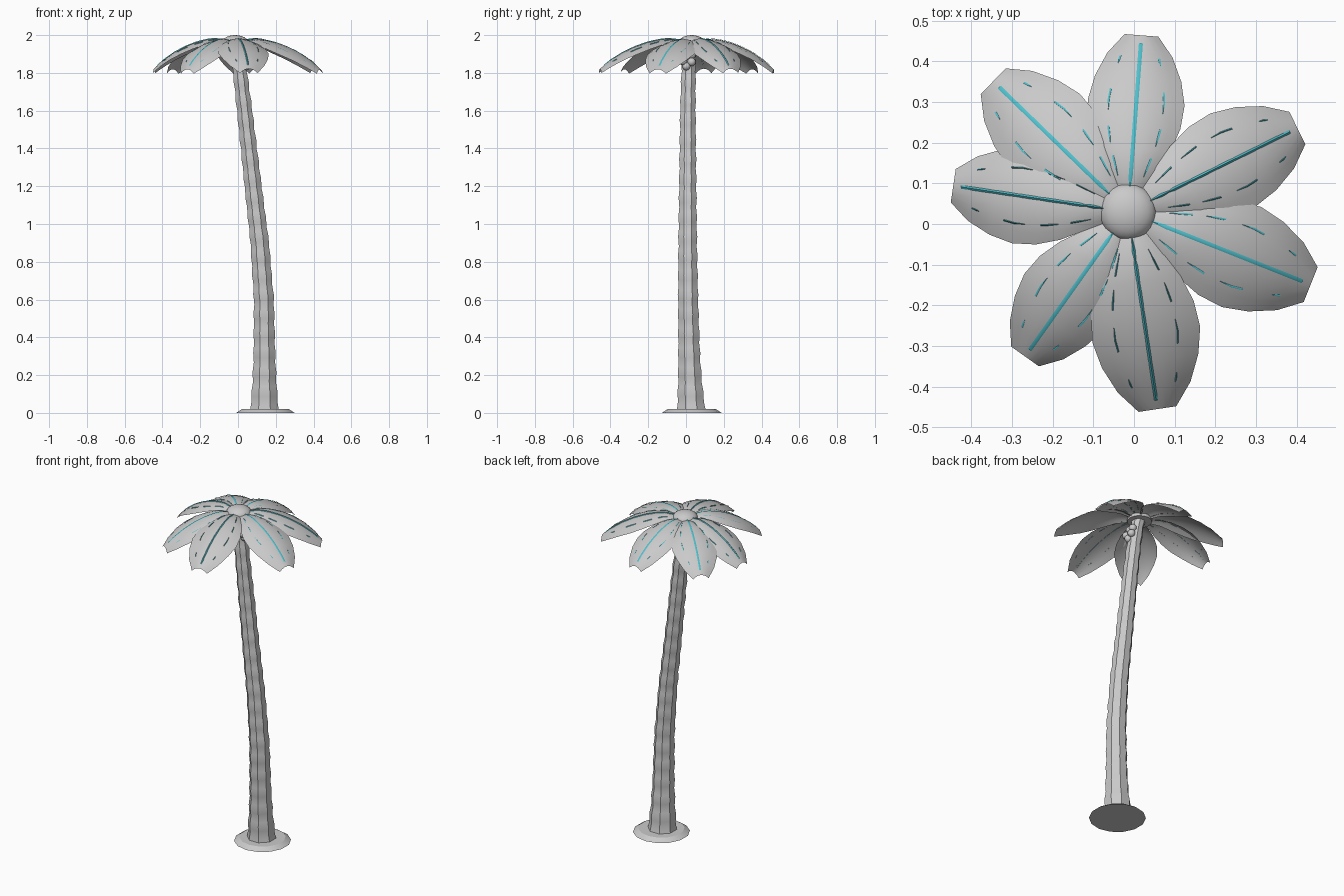
import bpy, bmesh, math
from mathutils import Vector, Matrix

if "Cube" in bpy.data.objects:
    bpy.data.objects.remove(bpy.data.objects["Cube"])


def material(name, rgb):
    m = bpy.data.materials.new(name)
    m.use_nodes = True
    m.diffuse_color = (*rgb, 1)
    m.node_tree.nodes["Principled BSDF"].inputs["Base Color"].default_value = (*rgb, 1)
    return m


GREY = material("plain grey", (0.59, 0.59, 0.59))
TEAL = material("vein teal", (0.08, 0.52, 0.6))
CROWN = Vector((-0.015, 0.03, 0))


def finish(name, bm, mat, angle=30):
    mesh = bpy.data.meshes.new(name)
    bm.to_mesh(mesh)
    bm.free()
    ob = bpy.data.objects.new(name, mesh)
    bpy.context.collection.objects.link(ob)
    mesh.materials.append(mat)
    bpy.ops.object.select_all(action="DESELECT")
    ob.select_set(True)
    bpy.context.view_layer.objects.active = ob
    bpy.ops.object.shade_smooth_by_angle(angle=math.radians(angle))
    return ob


def skin(bm, rows, closed=False):
    """Bridge rows of points with quads."""
    rows = [[bm.verts.new(p) for p in row] for row in rows]
    n = len(rows[0])
    for a, b in zip(rows, rows[1:]):
        for j in range(n if closed else n - 1):
            k = (j + 1) % n
            bm.faces.new((a[j], a[k], b[k], b[j]))


def lerp(table, x):
    """Linear interpolation through rows of (key, values...)."""
    for a, b in zip(table, table[1:]):
        if x <= b[0]:
            f = (x - a[0]) / (b[0] - a[0])
            return [p + (q - p) * f for p, q in zip(a[1:], b[1:])]
    return table[-1][1:]


# Base disc
bm = bmesh.new()
bmesh.ops.create_cone(bm, cap_ends=True, segments=14, radius1=0.158, radius2=0.128,
                      depth=0.02, matrix=Matrix.Translation((0.145, 0.03, 0.01)))
finish("base_disc", bm, GREY)

# Trunk: leaning, tapered, eight sides with soft rings (height, x, y, radius)
PATH = [(0.01, 0.14, 0.028, 0.081), (0.15, 0.14, 0.022, 0.069), (0.3, 0.14, 0.017, 0.062),
        (0.6, 0.137, 0.011, 0.057), (0.9, 0.115, 0.009, 0.053), (1.2, 0.08, 0.009, 0.049),
        (1.6, 0.035, 0.01, 0.044), (1.85, 0.005, 0.014, 0.04), (1.96, -0.012, 0.025, 0.036)]
bm = bmesh.new()
rows = []
STEPS = 76
for i in range(STEPS + 1):
    z = 0.01 + 1.95 * i / STEPS
    x, y, r = lerp(PATH, z)
    r += 0.0025 * math.cos(i * math.pi / 2)
    rows.append([(x + r * math.cos(a), y + r * math.sin(a), z)
                 for a in [(k + 0.5) * math.pi / 4 for k in range(8)]])
skin(bm, rows, closed=True)
finish("trunk", bm, GREY, 25)

# Crown bud: a low dome with a flat underside
bm = bmesh.new()
bmesh.ops.create_uvsphere(bm, u_segments=20, v_segments=12, radius=0.07)
bmesh.ops.bisect_plane(bm, geom=bm.verts[:] + bm.edges[:] + bm.faces[:], dist=1e-5,
                       plane_co=(0, 0, -0.012), plane_no=(0, 0, -1), clear_outer=True)
bmesh.ops.holes_fill(bm, edges=[e for e in bm.edges if e.is_boundary])
bmesh.ops.transform(bm, verts=bm.verts, matrix=Matrix.Translation(CROWN + Vector((0, 0, 1.96)))
                    @ Matrix.Diagonal((1, 1, 0.57, 1)))
finish("crown_bud", bm, GREY, 50)

# Fruit cluster
bm = bmesh.new()
for p in [(0.042, 0.002, 1.835), (0.044, -0.015, 1.862), (0.044, 0.03, 1.858),
          (0.036, 0.006, 1.89), (0.034, 0.03, 1.895)]:
    bmesh.ops.create_uvsphere(bm, u_segments=12, v_segments=8, radius=0.022,
                              matrix=Matrix.Translation(p))
finish("fruit_cluster", bm, GREY, 60)

# Leaf section by reach: (reach, ridge height, half width)
LEAF = [(0.02, 1.96, 0.015), (0.06, 1.974, 0.04), (0.11, 1.982, 0.068), (0.16, 1.976, 0.096),
        (0.22, 1.961, 0.117), (0.28, 1.938, 0.123), (0.34, 1.907, 0.11),
        (0.4, 1.866, 0.083), (0.45, 1.822, 0.043)]


def leaf_point(reach, v, turn, size, lift=0.0, side=0.0):
    z, w = lerp(LEAF, reach)
    drop = (0.3 * w + 0.01 * (reach / 0.45) ** 6) * v * v
    p = Vector((reach * size, w * v * size + side, z - drop + lift))
    return Matrix.Rotation(turn, 3, "Z") @ p + CROWN


def strip(bm, start, end, v, turn, size, width, lift):
    """Thin raised vein lying on a leaf between two reaches."""
    n = max(2, round((end - start) / 0.03))
    rows = []
    for i in range(n + 1):
        r = start + (end - start) * i / n
        w = width * (0.35 if i == 0 else 1)
        rows.append([leaf_point(r, v, turn, size, h, s * w)
                     for s, h in ((-0.5, -0.001), (0, lift), (0.5, -0.001))])
    skin(bm, rows)


# Direction in degrees and length of each leaf
FRONDS = [(85.6, 0.967), (26.3, 1.033), (-21.7, 1.075), (-81.5, 1.09),
          (-125.4, 0.97), (171.5, 0.965), (135.9, 1.025)]
DASHES = [(0.09, 0.14), (0.17, 0.215), (0.255, 0.31), (0.375, 0.395)]
for n, (deg, size) in enumerate(FRONDS, 1):
    turn = math.radians(deg)
    sink = -0.003 * (n % 2)
    bm = bmesh.new()
    skin(bm, [[leaf_point(row[0], j / 4, turn, size, sink) for j in range(-4, 5)]
              for row in LEAF])
    finish(f"leaf_{n}", bm, GREY, 60)

    bm = bmesh.new()
    strip(bm, 0.06, 0.43, 0, turn, size, 0.01, sink + 0.004)
    for v in (-0.58, 0.58):
        for a, b in DASHES:
            strip(bm, a, b, v, turn, size, 0.0045, sink + 0.003)
    finish(f"leaf_veins_{n}", bm, TEAL, 60)
